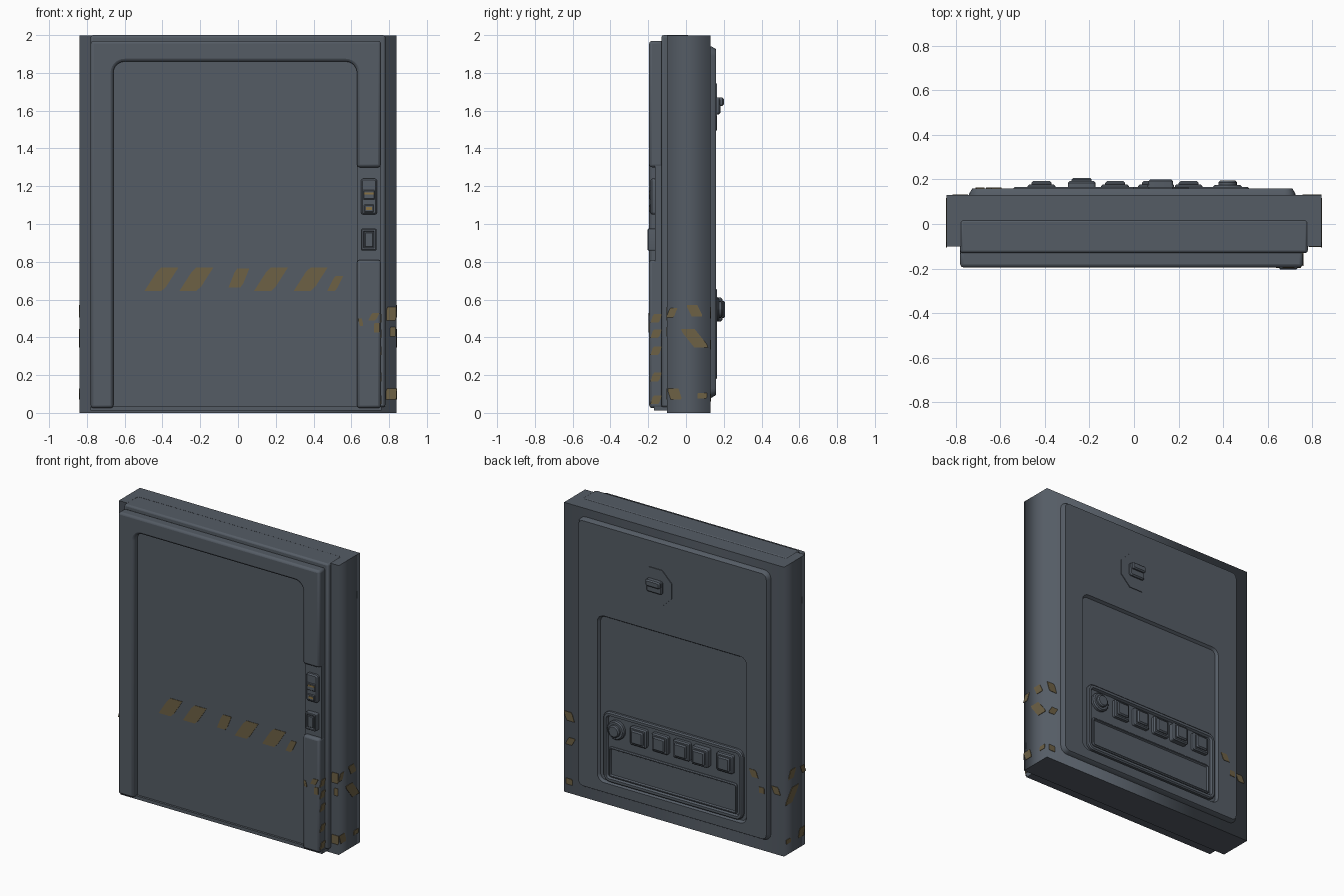
import bpy, bmesh, math

if "Cube" in bpy.data.objects:
    bpy.data.objects.remove(bpy.data.objects["Cube"], do_unlink=True)


def material(name, color):
    mat = bpy.data.materials.new(name)
    mat.use_nodes = True
    mat.diffuse_color = (*color, 1)
    mat.node_tree.nodes["Principled BSDF"].inputs["Base Color"].default_value = (*color, 1)
    return mat


slate = material("slate metal", (0.09, 0.107, 0.13))
ochre = material("worn ochre paint", (0.155, 0.12, 0.06))
amber = material("amber light", (0.25, 0.17, 0.06))


def finish(name, bm, mat, bevel=0, smooth=True):
    bmesh.ops.recalc_face_normals(bm, faces=bm.faces)
    mesh = bpy.data.meshes.new(name)
    bm.to_mesh(mesh)
    bm.free()
    obj = bpy.data.objects.new(name, mesh)
    bpy.context.collection.objects.link(obj)
    mesh.materials.append(mat)
    if bevel:
        mod = obj.modifiers.new("bevel", "BEVEL")
        mod.width, mod.segments, mod.limit_method = bevel, 2, "ANGLE"
    if smooth:
        bpy.ops.object.select_all(action="DESELECT")
        obj.select_set(True)
        bpy.context.view_layer.objects.active = obj
        bpy.ops.object.shade_smooth_by_angle(angle=math.radians(35))
    return obj


def rounded(x0, x1, z0, z1, r, grow=0, steps=4):
    """Rounded rectangle in the xz plane, grown or shrunk by an offset."""
    x0, x1, z0, z1 = x0 - grow, x1 + grow, z0 - grow, z1 + grow
    r = max(r + grow, 0.003)
    corners = [(x1 - r, z1 - r), (x0 + r, z1 - r), (x0 + r, z0 + r), (x1 - r, z0 + r)]
    pts = []
    for q, (cx, cz) in enumerate(corners):
        for i in range(steps + 1):
            a = (q + i / steps) * math.pi / 2
            pts.append((cx + r * math.cos(a), cz + r * math.sin(a)))
    return pts


def loft(name, rings, mat=slate, bevel=0, smooth=True):
    """Join xz outlines, each at its own y, and cap both ends."""
    bm = bmesh.new()
    loops = [[bm.verts.new((x, y, z)) for x, z in pts] for pts, y in rings]
    for a, b in zip(loops, loops[1:]):
        for i in range(len(a)):
            j = (i + 1) % len(a)
            bm.faces.new((a[i], a[j], b[j], b[i]))
    bm.faces.new(loops[0])
    bm.faces.new(loops[-1])
    return finish(name, bm, mat, bevel, smooth)


def raised(name, rect, r, y0, y1, edge=0.008, mat=slate):
    """Rounded block with a chamfered outer face."""
    side = math.copysign(edge, y1 - y0)
    return loft(name, [(rounded(*rect, r), y0), (rounded(*rect, r), y1 - side),
                       (rounded(*rect, r, -edge), y1)], mat)


def tray(name, rect, r, y0, y1, floor, rim, edge=0.008):
    """Raised rim around a sunken floor."""
    side = math.copysign(edge, y1 - y0)
    return loft(name, [(rounded(*rect, r), y0), (rounded(*rect, r), y1 - side),
                       (rounded(*rect, r, -edge), y1),
                       (rounded(*rect, r, -rim), y1),
                       (rounded(*rect, r, -rim - edge), floor)])


def box(name, x0, x1, y0, y1, z0, z1, mat=slate, bevel=0):
    pts = [(x0, z0), (x1, z0), (x1, z1), (x0, z1)]
    return loft(name, [(pts, y0), (pts, y1)], mat, bevel)


# Main casing: soft upright corners, crisp top and bottom
body = box("casing", -0.84, 0.84, -0.1, 0.13, 0, 1.997)
for poly in body.data.polygons:
    poly.use_smooth = True
sharp = body.data.attributes.get("sharp_edge")
if sharp is None:
    sharp = body.data.attributes.new("sharp_edge", "BOOLEAN", "EDGE")
for edge in body.data.edges:
    a, b = (body.data.vertices[v].co.z for v in edge.vertices)
    sharp.data[edge.index].value = abs(a - b) < 0.1

# Front mounting slab and bottom lip
box("front_slab", -0.78, 0.78, -0.13, 0.02, 0.03, 2, bevel=0.012)
box("bottom_lip", -0.78, 0.76, -0.17, -0.09, 0.012, 0.035)

# Door frame: left post, header and upper right post
arch = [(-0.78, 0.025), (-0.78, 1.97), (0.757, 1.97), (0.757, 1.3), (0.63, 1.3)]
for i in range(7):
    a = i * math.pi / 12
    arch.append((0.57 + 0.06 * math.cos(a), 1.8 + 0.06 * math.sin(a)))
for i in range(7):
    a = math.pi / 2 + i * math.pi / 12
    arch.append((-0.6 + 0.06 * math.cos(a), 1.8 + 0.06 * math.sin(a)))
arch.append((-0.66, 0.025))
loft("door_frame", [(arch, -0.12), (arch, -0.195)], bevel=0.015)
box("lower_right_post", 0.63, 0.757, -0.195, -0.12, 0.025, 0.81, bevel=0.015)
box("door_panel", -0.67, 0.64, -0.155, -0.12, 0.035, 1.87)

# Front controls
box("control_bay", 0.63, 0.755, -0.165, -0.12, 0.8, 1.31)
raised("keypad", (0.65, 0.737, 1.05, 1.24), 0.015, -0.16, -0.188)
raised("upper_display", (0.662, 0.725, 1.13, 1.18), 0.004, -0.18, -0.194, 0.004)
raised("lower_display", (0.668, 0.718, 1.062, 1.103), 0.004, -0.18, -0.194, 0.004)
box("upper_light", 0.667, 0.72, -0.197, -0.19, 1.157, 1.168, amber)
box("lower_light", 0.677, 0.71, -0.197, -0.19, 1.075, 1.09, amber)
tray("door_button_rim", (0.652, 0.733, 0.86, 0.975), 0.006, -0.16, -0.203, -0.195, 0.012, 0.004)
raised("door_button", (0.67, 0.715, 0.878, 0.957), 0.004, -0.19, -0.201, 0.004)

# Back plate with a sunken field
outer, field = (-0.74, 0.725, 0.08, 1.94), (-0.575, 0.565, 0.16, 1.31)
loft("back_plate", [(rounded(*outer, 0.05), 0.12), (rounded(*outer, 0.05), 0.135),
                    (rounded(*outer, 0.05, -0.015), 0.16), (rounded(*field, 0.05), 0.16),
                    (rounded(*field, 0.05, -0.012), 0.142)])

# Back latch on an eight-sided plate
octagon = [(0.12 + 0.135 * math.cos(math.pi * (i + 0.5) / 4),
            1.62 + 0.135 * math.sin(math.pi * (i + 0.5) / 4)) for i in range(8)]
loft("latch_plate", [(octagon, 0.15), (octagon, 0.165)], smooth=False)
raised("latch_base", (0.06, 0.18, 1.58, 1.67), 0.015, 0.16, 0.182)
raised("latch_handle", (0.065, 0.175, 1.625, 1.67), 0.012, 0.16, 0.2)

# Back control panel
tray("button_panel", (-0.545, 0.52, 0.175, 0.66), 0.05, 0.135, 0.165, 0.15, 0.025)
tray("lower_tray", (-0.5, 0.48, 0.21, 0.42), 0.02, 0.145, 0.162, 0.152, 0.012, 0.006)
for i, x in enumerate((-0.415, -0.235, -0.085, 0.08, 0.245)):
    tall = 0.015 if i == 1 else 0
    raised("button_base_%d" % i, (x - 0.062, x + 0.062, 0.485, 0.61), 0.012, 0.145, 0.178 + tall)
    raised("button_cap_%d" % i, (x - 0.045, x + 0.045, 0.502, 0.593), 0.008, 0.17, 0.192 + tall)
raised("round_knob_base", (0.355, 0.485, 0.483, 0.613), 0.065, 0.145, 0.175)
raised("round_knob", (0.378, 0.462, 0.506, 0.59), 0.042, 0.17, 0.195)

# Worn paint marks, each given as centre, width, height and slant
SHAPE = [(-0.5, -0.5), (0.4, -0.5), (0.5, -0.3), (0.5, 0.5), (-0.4, 0.5), (-0.5, 0.3)]
PLACE = {"front": lambda u, v, d: (u, -d, v), "back": lambda u, v, d: (u, d, v),
         "right": lambda u, v, d: (d, u, v), "left": lambda u, v, d: (-d, u, v)}


def paint(name, side, depth, marks):
    bm = bmesh.new()
    for u, v, w, h, slant in marks:
        pts = [(u + w * a + slant * b, v + h * b) for a, b in SHAPE]
        low, top = ([bm.verts.new(PLACE[side](p, q, depth + d)) for p, q in pts]
                    for d in (-0.002, 0.003))
        bm.faces.new(low)
        bm.faces.new(top)
        for i in range(len(pts)):
            j = (i + 1) % len(pts)
            bm.faces.new((low[i], low[j], top[j], top[i]))
    finish(name, bm, ochre, smooth=False)


stripes = [(x, 0.708, 0.1, 0.125, 0.08) for x in (-0.405, -0.22, 0.175, 0.385)]
paint("door_stripes", "front", 0.155,
      stripes + [(0.005, 0.715, 0.07, 0.1, 0.04), (0.515, 0.685, 0.045, 0.08, 0.04)])
paint("post_marks", "front", 0.195, [(0.65, 0.48, 0.02, 0.04, -0.01), (0.72, 0.51, 0.04, 0.04, 0.02),
                                     (0.735, 0.45, 0.03, 0.05, 0)])
paint("casing_front_marks", "front", 0.1, [(0.812, 0.525, 0.05, 0.07, 0), (0.82, 0.43, 0.03, 0.05, 0),
                                           (0.812, 0.1, 0.055, 0.06, 0)])
flank = [(0.045, 0.54, 0.06, 0.06, -0.03), (0.045, 0.395, 0.08, 0.1, -0.08),
         (-0.06, 0.1, 0.06, 0.06, -0.02), (0.085, 0.09, 0.05, 0.03, 0), (-0.075, 0.53, 0.04, 0.05, 0.02)]
for side in ("right", "left"):
    paint(side + "_casing_marks", side, 0.84, flank)
paint("post_side_marks", "right", 0.757,
      [(-0.158, z, 0.045, 0.045, 0.015) for z in (0.07, 0.19, 0.33, 0.42, 0.5)])
paint("back_marks", "back", 0.13, [(0.8, 0.53, 0.06, 0.06, 0.02), (0.79, 0.36, 0.05, 0.05, -0.03),
                                   (0.8, 0.08, 0.05, 0.04, 0), (-0.78, 0.44, 0.05, 0.05, 0.02)])
paint("back_plate_marks", "back", 0.16, [(-0.63, 0.53, 0.05, 0.05, 0.02), (-0.69, 0.43, 0.04, 0.04, 0)])
